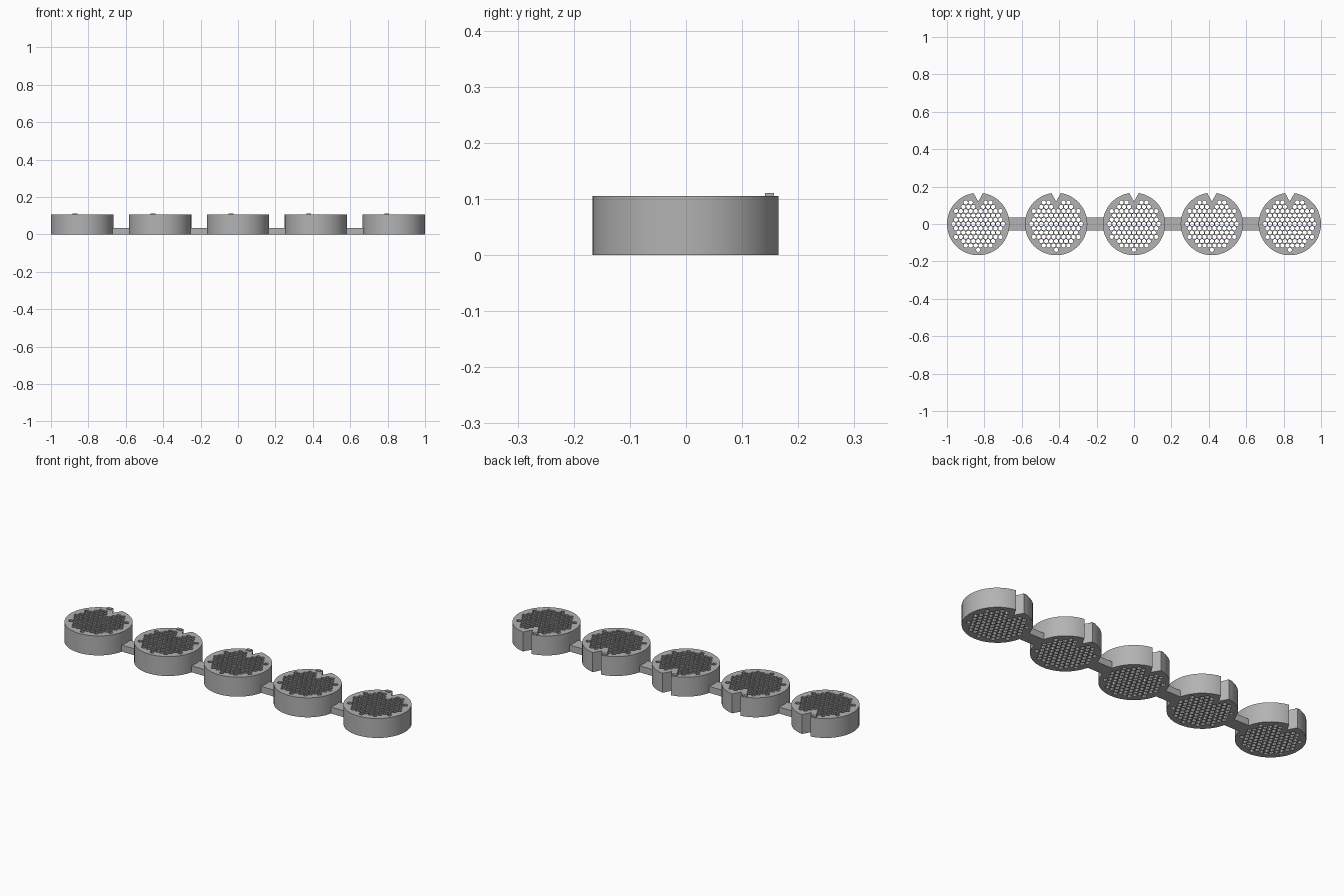
import bpy
from math import sin, cos, pi, hypot

if "Cube" in bpy.data.objects:
    bpy.data.objects.remove(bpy.data.objects["Cube"])

RADIUS, HEIGHT, SPACING = 0.167, 0.105, 0.4165
PITCH, HOLE = 0.0265, 0.0115
NOTCH_WIDTH, NOTCH_TIP = 0.025, 0.12

grey = bpy.data.materials.new("plain grey")
grey.use_nodes = True
colour = (0.45, 0.45, 0.45, 1)
grey.diffuse_color = colour
grey.node_tree.nodes["Principled BSDF"].inputs["Base Color"].default_value = colour


def ring(cx, cy, r, sides):
    return [(cx + r * cos(2 * pi * i / sides), cy + r * sin(2 * pi * i / sides))
            for i in range(sides)]


def notched_outline():
    # Circle whose rear points give way to a V notch
    pts = [p for p in ring(0, 0, RADIUS, 48) if not (abs(p[0]) < NOTCH_WIDTH and p[1] > 0)]
    edge = (RADIUS ** 2 - NOTCH_WIDTH ** 2) ** 0.5
    at = next(i for i, p in enumerate(pts) if p[0] < 0)
    return pts[:at] + [(NOTCH_WIDTH, edge), (0, NOTCH_TIP), (-NOTCH_WIDTH, edge)] + pts[at:]


def hole_centres():
    # Staggered rows, kept clear of the rim and the notch
    row = PITCH * 3 ** 0.5 / 2
    for j in range(-6, 7):
        for i in range(-7, 8):
            x, y = (i + 0.5 * (j % 2)) * PITCH, j * row
            in_notch = y > NOTCH_TIP - 0.03 and abs(x) < 0.013 + (y - NOTCH_TIP + 0.03) * 0.5
            if hypot(x, y) < 0.139 and not in_notch:
                yield x, y


def perforated_mesh():
    curve = bpy.data.curves.new("disc_profile", "CURVE")
    curve.dimensions = "2D"
    curve.fill_mode = "BOTH"
    curve.extrude = HEIGHT / 2
    loops = [notched_outline()] + [ring(x, y, HOLE, 10) for x, y in hole_centres()]
    for pts in loops:
        spline = curve.splines.new("POLY")
        spline.points.add(len(pts) - 1)
        for point, (x, y) in zip(spline.points, pts):
            point.co = (x, y, 0, 1)
        spline.use_cyclic_u = True
    helper = bpy.data.objects.new("disc_profile", curve)
    bpy.context.collection.objects.link(helper)
    bpy.context.view_layer.update()
    depsgraph = bpy.context.evaluated_depsgraph_get()
    mesh = bpy.data.meshes.new_from_object(helper.evaluated_get(depsgraph))
    bpy.data.objects.remove(helper)
    mesh.materials.clear()
    mesh.materials.append(grey)
    return mesh


def box(name, centre, size):
    bpy.ops.mesh.primitive_cube_add(size=1, location=centre)
    obj = bpy.context.object
    obj.name = name
    obj.scale = size
    obj.data.materials.append(grey)


# Five perforated discs, each with a small raised marker beside its notch
disc_mesh = perforated_mesh()
for n in range(5):
    x = (n - 2) * SPACING
    disc = bpy.data.objects.new(f"perforated_disc_{n + 1}", disc_mesh)
    disc.location = (x, 0, HEIGHT / 2)
    bpy.context.collection.objects.link(disc)
    box(f"marker_{n + 1}", (x - 0.038, 0.149, HEIGHT + 0.002), (0.026, 0.016, 0.008))

bpy.ops.object.select_all(action="DESELECT")
first = bpy.data.objects["perforated_disc_1"]
first.select_set(True)
bpy.context.view_layer.objects.active = first
bpy.ops.object.shade_smooth_by_angle(angle=pi / 6)

# Low connecting bars between neighbouring discs
for n in range(4):
    box(f"connecting_bar_{n + 1}", ((n - 1.5) * SPACING, 0, 0.0175), (0.092, 0.07, 0.035))
